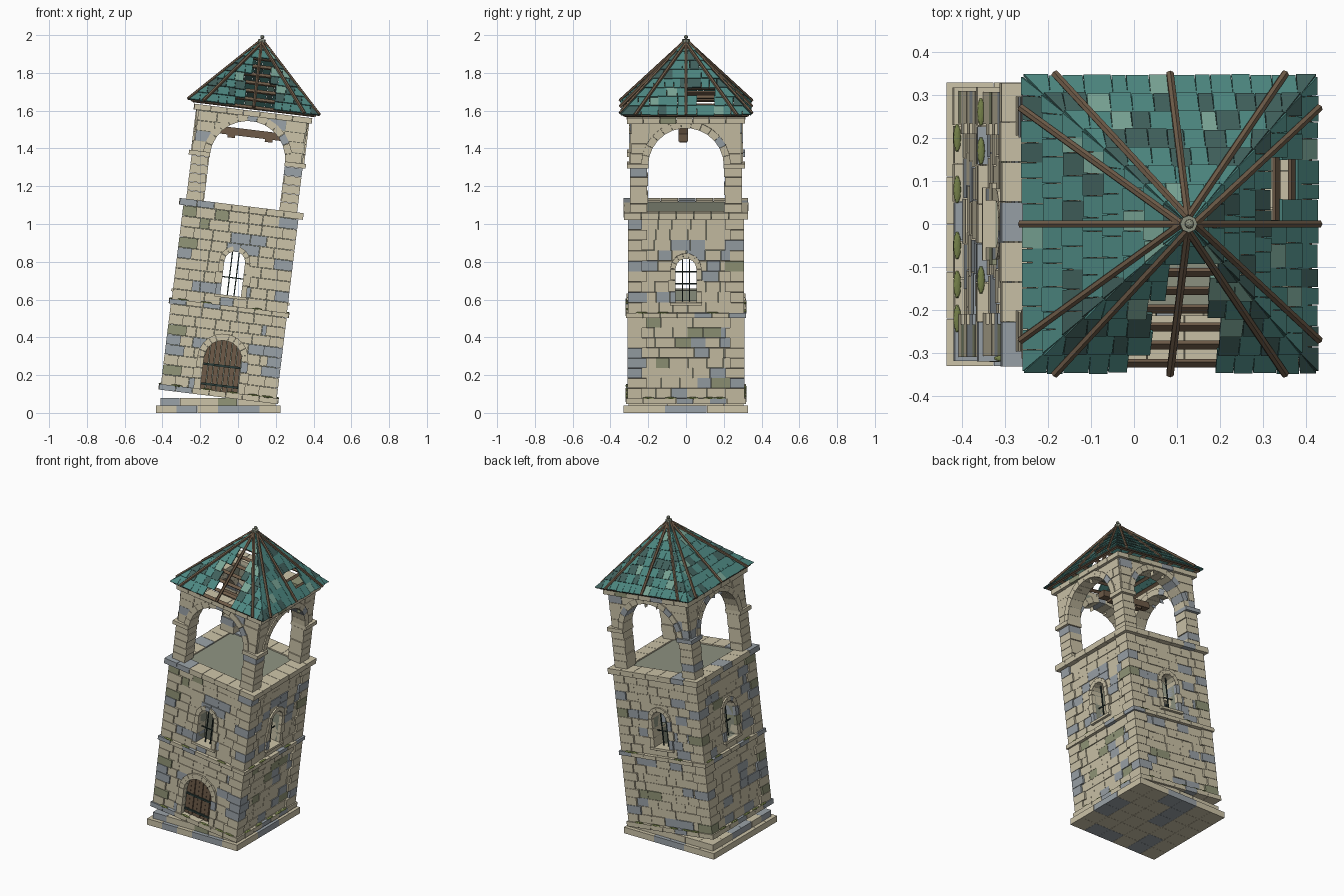
import bpy, bmesh, math, random
from mathutils import Matrix, Vector

if "Cube" in bpy.data.objects:
    bpy.data.objects.remove(bpy.data.objects["Cube"])

random.seed(4)

# Colours (sRGB 0-255, stored as linear)
COLOURS = [("pale_stone", 204, 195, 168), ("blue_stone", 154, 162, 168), ("olive_stone", 146, 150, 120),
           ("mortar", 142, 147, 129), ("wood", 110, 91, 72), ("iron", 42, 58, 55), ("teal_tile", 76, 134, 128),
           ("dark_teal_tile", 64, 96, 92), ("light_teal_tile", 120, 163, 148), ("moss", 118, 130, 74)]
STONE, BLUE, OLIVE, MORTAR, WOOD, IRON, TEAL, DTEAL, LTEAL, MOSS = range(10)
MATS = []
for name, *rgb in COLOURS:
    m = bpy.data.materials.new(name)
    m.diffuse_color = [((c / 255 + .055) / 1.055) ** 2.4 for c in rgb] + [1]
    m.use_nodes = True
    m.node_tree.nodes["Principled BSDF"].inputs["Base Color"].default_value = m.diffuse_color
    MATS.append(m)

# The whole tower leans 7 degrees towards +x
LEAN = Matrix.Translation((-.105, 0, .085)) @ Matrix.Rotation(math.radians(7), 4, 'Y')
SIDES = [Matrix.Rotation(k * math.pi / 2, 4, 'Z') for k in range(4)]  # front, right, back, left


def finish(bm, name, matrix=LEAN):
    bmesh.ops.recalc_face_normals(bm, faces=bm.faces)
    me = bpy.data.meshes.new(name)
    bm.to_mesh(me)
    bm.free()
    for m in MATS:
        me.materials.append(m)
    ob = bpy.data.objects.new(name, me)
    ob.matrix_world = matrix
    bpy.context.collection.objects.link(ob)


def stone():
    r = random.random()
    return STONE if r < .8 else BLUE if r < .96 else OLIVE


def loft(bm, a, b, mat):
    """Closed solid between two matching outlines."""
    va, vb = [bm.verts.new(p) for p in a], [bm.verts.new(p) for p in b]
    n = len(va)
    faces = [bm.faces.new(va), bm.faces.new(vb[::-1])]
    faces += [bm.faces.new((va[i], vb[i], vb[(i + 1) % n], va[(i + 1) % n])) for i in range(n)]
    for f in faces:
        f.material_index = mat


def prism(bm, pts, y0, y1, mat, M=SIDES[0]):
    loft(bm, [M @ Vector((x, y0, z)) for x, z in pts], [M @ Vector((x, y1, z)) for x, z in pts], mat)


def box(bm, x0, x1, y0, y1, z0, z1, mat, M=SIDES[0]):
    prism(bm, [(x0, z0), (x1, z0), (x1, z1), (x0, z1)], y0, y1, mat, M)


def rod(bm, a, b, r, mat, seg=6):
    d = b - a
    M = Matrix.Translation((a + b) / 2) @ d.to_track_quat('Z', 'Y').to_matrix().to_4x4()
    vs = bmesh.ops.create_cone(bm, cap_ends=True, segments=seg, radius1=r, radius2=r, depth=d.length, matrix=M)
    for f in {f for v in vs['verts'] for f in v.link_faces}:
        f.material_index = mat


def blob(bm, M, mat):
    vs = bmesh.ops.create_icosphere(bm, subdivisions=2, radius=1, matrix=M)
    for f in {f for v in vs['verts'] for f in v.link_faces}:
        f.material_index = mat


def rim(bm, half, depth, h0, h1, n):
    """Course of n blocks per side, pinwheeled at the corners."""
    w = (2 * half - depth) / n
    for M in SIDES:
        for i in range(n):
            x = -half + i * w
            box(bm, x, x + w - .002, -half - random.random() * .003, -half + depth, h0, h1, stone(), M)


def corners(bm, half, la, lb, h0, h1, n):
    """Stacked corner blocks, long and short in turn."""
    s = (h1 - h0) / n
    for M in SIDES:
        for i in range(n):
            a, b = (la, lb) if i % 2 else (lb, la)
            box(bm, -half, -half + a, -half, -half + b, h0 + i * s, h0 + (i + 1) * s - .002, stone(), M)


def panel(bm, M, half, h0, h1, y0, y1, r=0, hs=0):
    """Backing wall, with an arched notch rising from its lower edge."""
    arch = [(-r * math.cos(i * math.pi / 16), hs + r * math.sin(i * math.pi / 16)) for i in range(17)]
    notch = [(-r, h0)] + arch + [(r, h0)] if r else []
    prism(bm, [(-half, h0)] + notch + [(half, h0), (half, h1), (-half, h1)], y0, y1, MORTAR, M)


def courses(bm, M, half, h0, h1, n, out, r=0, sill=0, hs=0):
    """Rows of facing stones, cut back around an arched opening."""
    def gap(h):
        if not r or h < sill or h >= hs + r:
            return 0
        return r if h < hs else math.sqrt(r * r - (h - hs) ** 2)
    s = (h1 - h0) / n
    for i in range(n):
        hh = [h0 + s * (i + .002 + .97 * j / 4) for j in range(5)]
        g = [gap(h) for h in hh]
        x = -half
        while x < half - .01:
            e = min(half, x + random.uniform(.07, .11))
            if half - e < .04:
                e = half
            a, b, y = x, e - .002, -out - random.random() * .006
            c = stone()
            if max(g) == 0:
                box(bm, a, b, y, -out + .025, hh[0], hh[4], c, M)
            else:
                for sg, lo, hi in ((1, a, b), (-1, -b, -a)):
                    edge = [min(hi, max(lo, q)) for q in g]
                    if hi - min(edge) > .006:
                        pts = [(sg * hi, hh[4]), (sg * hi, hh[0])] + [(sg * q, h) for q, h in zip(edge, hh)]
                        prism(bm, pts, y, -out + .025, c, M)
            x = e


def surround(bm, M, r, w, sill, hs, n, y0, y1, jambs=3):
    """Arch stones and jamb stones."""
    for i in range(n):
        a, b = math.pi * i / n, math.pi * (i + .97) / n
        pts = [(q * math.cos(t), hs + q * math.sin(t)) for q, t in ((r, a), (r + w, a), (r + w, b), (r, b))]
        prism(bm, pts, y0, y1, stone(), M)
    for i in range(jambs):
        s = (hs - sill) / jambs
        for sg in (-1, 1):
            e = r + w + (.012 if i % 2 else 0)
            box(bm, sg * r, sg * e, y0, y1, sill + i * s, sill + (i + 1) * s - .002, stone(), M)


# Level footing: two steps of paving blocks
bm = bmesh.new()
for half, z0, z1, n in ((.33, 0, .04, 6), (.305, .04, .08, 6)):
    s = 2 * half / n
    for i in range(n):
        for j in range(n):
            x, y = -half + i * s, -half + j * s
            box(bm, x, x + s - .001, y, y + s - .001, z0, z1, stone())
finish(bm, "footing", Matrix.Translation((-.105, 0, 0)))

# Backing walls and floors
DOOR, WIN, BELL = (.1, .2), (.055, .72), (.203, 1.27)
bm = bmesh.new()
for k, M in enumerate(SIDES):
    panel(bm, M, .283, .005, .48, -.285, -.22, *(DOOR if k == 0 else (0, 0)))
    panel(bm, M, .283, .48, .54, -.285, -.22)
    panel(bm, M, .283, .54, .99, -.285, -.22, *WIN)
    panel(bm, M, .288, 1.27, 1.5, -.288, -.212, *BELL)
box(bm, -.28, .28, -.28, .28, .003, .02, MORTAR)
box(bm, -.26, .26, -.26, .26, .985, 1.012, MORTAR)
finish(bm, "backing_walls")

# Facing stones
bm = bmesh.new()
for k, M in enumerate(SIDES):
    courses(bm, M, .24, .03, .46, 8, .294, *((.115, 0, .2) if k == 0 else (0, 0, 0)))
    courses(bm, M, .24, .485, .985, 9, .294, .068, .54, .72)
    courses(bm, M, .288, 1.28, 1.495, 4, .292, .215, 1.2, 1.27)
finish(bm, "wall_stones")

# Corner stones, belfry piers and ledges
bm = bmesh.new()
corners(bm, .309, .1, .075, .03, .46, 8)
corners(bm, .307, .1, .075, .485, .985, 9)
finish(bm, "corner_stones")
bm = bmesh.new()
corners(bm, .296, .095, .09, 1.02, 1.255, 5)
corners(bm, .312, .113, .113, 1.255, 1.282, 1)
finish(bm, "belfry_piers")
bm = bmesh.new()
rim(bm, .317, .1, 0, .03, 6)
rim(bm, .318, .09, .46, .485, 6)
rim(bm, .328, .1, .985, 1.02, 6)
rim(bm, .312, .1, 1.495, 1.525, 6)
finish(bm, "ledges")

# Arch stones, window sills and bars
bm = bmesh.new()
surround(bm, SIDES[0], .1, .036, .03, .2, 11, -.31, -.23)
for M in SIDES:
    surround(bm, M, .055, .028, .54, .72, 7, -.307, -.218)
    box(bm, -.085, .085, -.315, -.22, .525, .54, STONE, M)
    surround(bm, M, .2, .038, 1.27, 1.27, 13, -.302, -.206, 0)
finish(bm, "arch_stones")
bm = bmesh.new()
for M in SIDES:
    for x in (-.018, .018):
        box(bm, x - .003, x + .003, -.263, -.257, .54, .77, IRON, M)
    box(bm, -.055, .055, -.262, -.258, .632, .638, IRON, M)
finish(bm, "window_bars")

# Plank door with iron bands
bm = bmesh.new()
w = .2 / 7
for i in range(7):
    a, b = -.1 + i * w, -.1 + (i + 1) * w - .003
    top = [(x, .2 + math.sqrt(max(0, .01 - x * x))) for x in (b, (a + b) / 2, a)]
    prism(bm, [(a, .02), (b, .02)] + top, -.272 - (i % 2) * .003, -.25, WOOD)
for h in (.06, .165):
    box(bm, -.098, .098, -.281, -.27, h - .006, h + .006, IRON)
finish(bm, "door")

# Bell beam
bm = bmesh.new()
box(bm, -.18, .18, -.04, .01, 1.385, 1.425, WOOD)
for x in (-.1, .1):
    box(bm, x - .02, x + .02, -.035, .005, 1.37, 1.386, WOOD)
finish(bm, "bell_beam")

# Roof: overlapping tiles with two broken holes
EAVE, APEX, HALF, ROWS = 1.538, 1.887, .337, 8
NORMAL = Vector((0, -(APEX - EAVE), HALF)).normalized()


def on_roof(M, u, t, lift):
    return M @ (Vector((u, -HALF * t, APEX - (APEX - EAVE) * t)) + NORMAL * lift)


def missing(k, row, u):
    t = (row + .5) / ROWS
    return (k == 0 and row > 1 and abs(u - .02) < .02 + .09 * t) or (k == 1 and row in (5, 6) and .035 < u < .165)


bm = bmesh.new()
purlins = bmesh.new()
for k, M in enumerate(SIDES):
    for row in range(ROWS):
        t0, t1 = max(.004, (row - .15) / ROWS), (row + 1) / ROWS
        w0, w1 = HALF * t0 + .006, HALF * t1 + .006
        n = max(2, round(2 * w1 / .05))
        cuts = [-w1] + [-w1 + 2 * w1 * (i + random.uniform(-.2, .2)) / n for i in range(1, n)] + [w1]
        for a, b in zip(cuts, cuts[1:]):
            if missing(k, row, (a + b) / 2):
                continue
            c0, c1 = max(-w0, min(w0, a)), max(-w0, min(w0, b))
            tl = t1 + random.uniform(-.006, .006)
            q = [(c0, t0, 0), (c1, t0, 0), (b - .001, tl, .006), (a + .001, tl, .006)]
            mat = random.choices((TEAL, DTEAL, LTEAL), (.62, .26, .12))[0]
            loft(bm, [on_roof(M, u, t, l) for u, t, l in q], [on_roof(M, u, t, l + .008) for u, t, l in q], mat)
        # Roof battens below each row
        e = HALF * t1 * .96
        q = [(-e, t1 - .045), (e, t1 - .045), (e, t1 - .005), (-e, t1 - .005)]
        loft(purlins, [on_roof(M, u, t, -.012) for u, t in q], [on_roof(M, u, t, -.002) for u, t in q], WOOD)
finish(bm, "roof_tiles")
finish(purlins, "roof_battens")

# Roof ribs and finial
bm = bmesh.new()
for M in SIDES:
    for u in (-.27, 0, .27):
        rod(bm, on_roof(M, u, 1.005, .015), on_roof(M, 0, .02, .012), .0095, WOOD)
finish(bm, "roof_ribs")
bm = bmesh.new()
rod(bm, Vector((0, 0, 1.885)), Vector((0, 0, 1.907)), .02, MORTAR, 8)
blob(bm, Matrix.Translation((0, 0, 1.919)) @ Matrix.Scale(.011, 4), MORTAR)
finish(bm, "finial")

# Moss on the ledges
bm = bmesh.new()
for k, M in enumerate(SIDES):
    for h, spots in ((.031, (-.2, -.08, .05, .14, .22)), (.486, (-.26, .13, -.17))):
        for u in spots:
            u += 0 if k == 3 else random.uniform(-.05, .05)
            blob(bm, M @ Matrix.Translation((u, -.312, h)) @ Matrix.Diagonal((.033, .009, .006, 1)), MOSS)
finish(bm, "moss")
